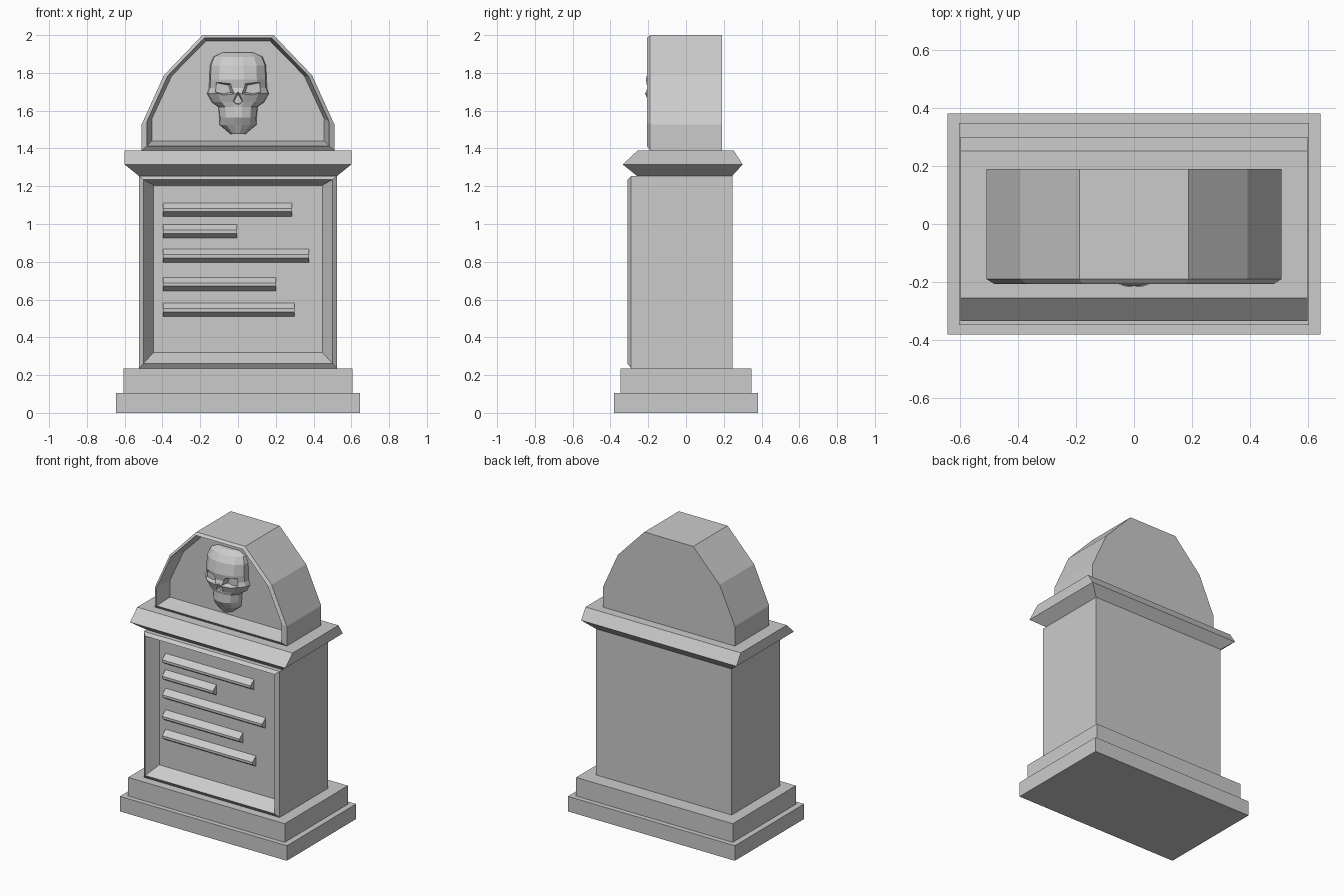
import bpy
import bmesh

cube = bpy.data.objects.get("Cube")
if cube:
    bpy.data.objects.remove(cube, do_unlink=True)

stone = bpy.data.materials.new("grey_stone")
stone.use_nodes = True
stone.diffuse_color = (0.6, 0.6, 0.6, 1)
stone.node_tree.nodes["Principled BSDF"].inputs["Base Color"].default_value = (0.6, 0.6, 0.6, 1)


def loft(name, rings):
    """Skin a list of equal-length point rings and cap both ends."""
    bm = bmesh.new()
    loops = [[bm.verts.new(p) for p in ring] for ring in rings]
    n = len(loops[0])
    for a, b in zip(loops, loops[1:]):
        for i in range(n):
            j = (i + 1) % n
            bm.faces.new((a[i], a[j], b[j], b[i]))
    bm.faces.new(loops[0])
    bm.faces.new(loops[-1])
    bmesh.ops.recalc_face_normals(bm, faces=bm.faces)
    mesh = bpy.data.meshes.new(name)
    bm.to_mesh(mesh)
    bm.free()
    mesh.materials.append(stone)
    obj = bpy.data.objects.new(name, mesh)
    bpy.context.collection.objects.link(obj)
    return obj


def slab(name, levels):
    """Stack of rectangles given as (half width, front, back, height)."""
    return loft(name, [[(-x, f, z), (x, f, z), (x, b, z), (-x, b, z)]
                       for x, f, b, z in levels])


def framed_block(name, outline, rings):
    """Outline in unit x and z, swept through (half width, low, high, y)."""
    return loft(name, [[(u * w, y, lo + v * (hi - lo)) for u, v in outline]
                       for w, lo, hi, y in rings])


# Stepped plinth
slab("base_step", [(0.645, -0.382, 0.382, 0), (0.645, -0.382, 0.382, 0.105)])
slab("upper_step", [(0.605, -0.348, 0.348, 0.105), (0.605, -0.348, 0.348, 0.235)])

# Main block with a sunken front panel
framed_block("body", [(-1, 0), (1, 0), (1, 1), (-1, 1)], [
    (0.525, 0.235, 1.255, 0.245),
    (0.525, 0.235, 1.255, -0.29),
    (0.50, 0.262, 1.235, -0.31),
    (0.447, 0.32, 1.205, -0.23)])

# Cornice, sloping on top only at front and back
slab("cornice", [(0.525, -0.26, 0.245, 1.255),
                 (0.6, -0.335, 0.3, 1.315),
                 (0.6, -0.255, 0.252, 1.39)])

# Faceted arch with a sunken panel
half = [(1, 0), (1, 0.225), (0.77, 0.65), (0.37, 1)]
arch = half + [(-u, v) for u, v in reversed(half)]
framed_block("headpiece", arch, [
    (0.51, 1.39, 2.0, 0.19),
    (0.51, 1.39, 2.0, -0.19),
    (0.483, 1.412, 1.985, -0.207),
    (0.455, 1.44, 1.97, -0.10)])

# Raised bars standing in for inscription lines
bar_profile = [(-0.22, 0), (-0.23, 0), (-0.27, -0.03), (-0.27, -0.047),
               (-0.23, -0.073), (-0.22, -0.073)]
bars = [(1.112, 0.285), (0.998, -0.005), (0.868, 0.375), (0.718, 0.2), (0.582, 0.3)]
for i, (top, end) in enumerate(bars):
    loft(f"inscription_bar_{i + 1}",
         [[(x, y, top + z) for y, z in bar_profile] for x in (-0.398, end)])

# Skull relief: (height, half width, depth) rings
side = [(1, 0), (0.95, 0.42), (0.65, 0.82), (0.2, 1)]
section = side + [(-u, v) for u, v in reversed(side)]
skull_rings = [
    (1.476, 0.04, 0.06), (1.525, 0.098, 0.085), (1.565, 0.1, 0.108),
    (1.62, 0.105, 0.105), (1.645, 0.14, 0.108), (1.69, 0.165, 0.126),
    (1.72, 0.155, 0.115), (1.765, 0.153, 0.122), (1.84, 0.15, 0.105),
    (1.885, 0.132, 0.075), (1.908, 0.085, 0.035)]
skull = loft("skull", [[(u * w, -0.09 - v * d, z) for u, v in section]
                       for z, w, d in skull_rings])


def socket(name, points, floor):
    """Tapered cutter, wide at the front and narrow at its floor."""
    cx = sum(p[0] for p in points) / len(points)
    cz = sum(p[1] for p in points) / len(points)
    return loft(name, [[(cx + (x - cx) * s, y, cz + (z - cz) * s) for x, z in points]
                       for s, y in ((1.35, -0.25), (0.75, floor))])


# Eye sockets and nose opening
eye = [(0.025, 1.692), (0.04, 1.742), (0.125, 1.758), (0.132, 1.695), (0.08, 1.682)]
nose = [(0, 1.7), (0.028, 1.65), (0.012, 1.632), (-0.012, 1.632), (-0.028, 1.65)]
cutters = [socket("left_eye_cutter", eye, -0.168),
           socket("right_eye_cutter", [(-x, z) for x, z in eye], -0.168),
           socket("nose_cutter", nose, -0.18)]
for cutter in cutters:
    cutter.hide_render = True
    cut = skull.modifiers.new(cutter.name, "BOOLEAN")
    cut.operation = "DIFFERENCE"
    cut.solver = "EXACT"
    cut.object = cutter

# Bake the cuts, then drop the cutters
carved = bpy.data.meshes.new_from_object(
    skull.evaluated_get(bpy.context.evaluated_depsgraph_get()))
skull.modifiers.clear()
skull.data = carved
for cutter in cutters:
    bpy.data.objects.remove(cutter, do_unlink=True)
